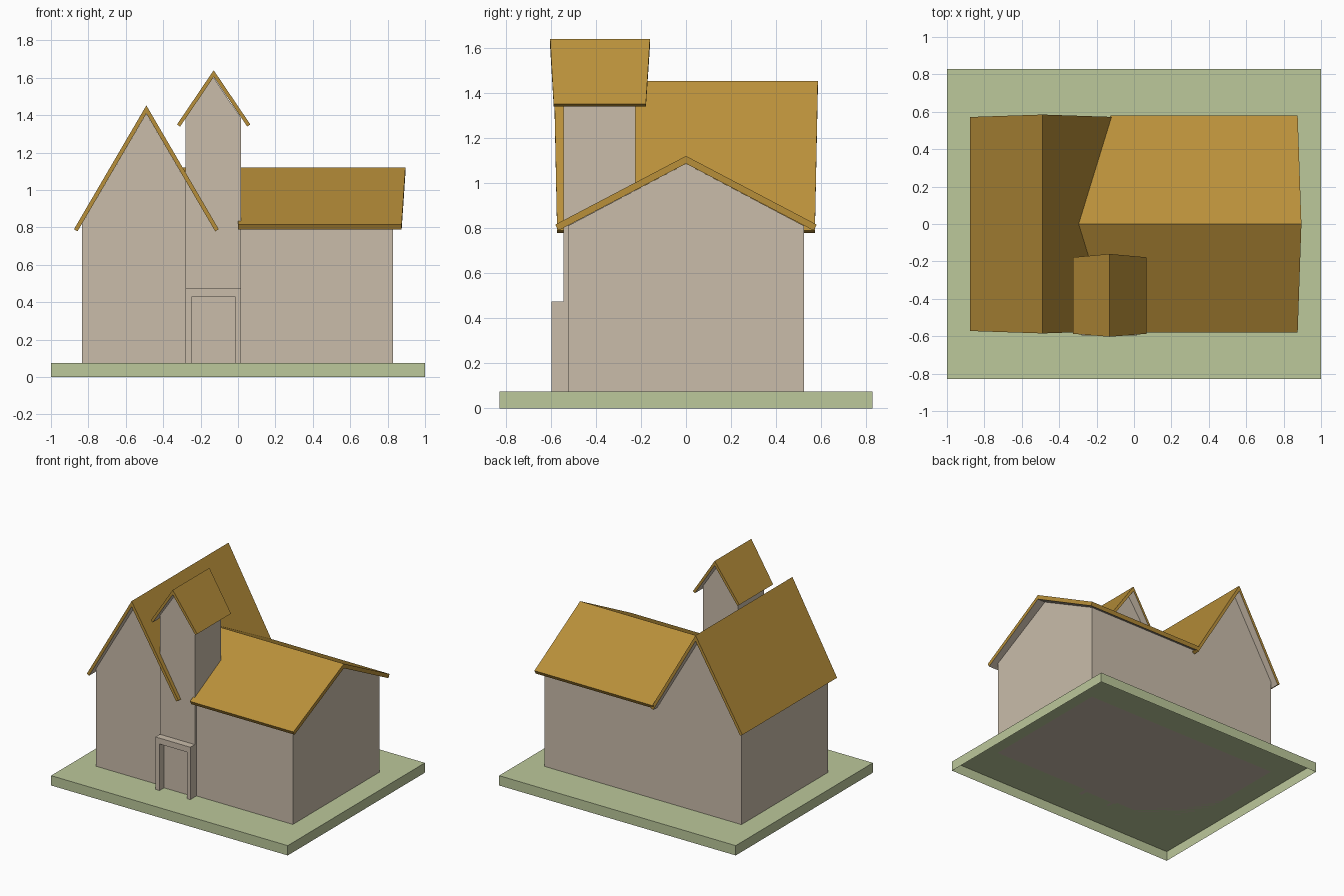
import bpy, bmesh
from mathutils import Vector

if "Cube" in bpy.data.objects:
    bpy.data.objects.remove(bpy.data.objects["Cube"])


def material(name, rgb):
    m = bpy.data.materials.new(name)
    m.diffuse_color = (*rgb, 1)
    m.use_nodes = True
    m.node_tree.nodes["Principled BSDF"].inputs["Base Color"].default_value = m.diffuse_color
    return m


STONE = material("beige_wall", (0.585, 0.503, 0.402))
ROOF = material("ochre_roof", (0.485, 0.278, 0.042))
GRASS = material("pale_green", (0.503, 0.578, 0.328))
GROUND = 0.075


def finish(name, bm, *mats):
    me = bpy.data.meshes.new(name)
    bm.to_mesh(me)
    bm.free()
    for m in mats:
        me.materials.append(m)
    ob = bpy.data.objects.new(name, me)
    bpy.context.collection.objects.link(ob)
    return ob


def loft(bm, a, b):
    """Closed solid between two matching outlines; returns the face on outline b."""
    va, vb = [bm.verts.new(p) for p in a], [bm.verts.new(p) for p in b]
    bm.faces.new(va)
    end = bm.faces.new(vb[::-1])
    for i in range(len(va)):
        j = (i + 1) % len(va)
        bm.faces.new((va[i], vb[i], vb[j], va[j]))
    return end


def prism(name, profile, axis, lo, hi):
    """Extrude a (horizontal, z) profile along x or y."""
    bm = bmesh.new()
    place = (lambda h, z, d: (d, h, z)) if axis == 'x' else (lambda h, z, d: (h, d, z))
    loft(bm, [place(h, z, lo) for h, z in profile], [place(h, z, hi) for h, z in profile])
    bmesh.ops.recalc_face_normals(bm, faces=bm.faces)
    return finish(name, bm, STONE)


def gable(c, half, eave, apex):
    return [(c - half, GROUND), (c + half, GROUND), (c + half, eave), (c, apex), (c - half, eave)]


def slab(name, top, t):
    """Roof slope from its top outline: mitred at the ridge, square at the eave."""
    top = [Vector(p) for p in top]
    n = (top[1] - top[0]).cross(top[2] - top[0]).normalized()
    if n.z < 0:
        n = -n
    ridge = max(p.z for p in top)
    low = [p - (Vector((0, 0, t / n.z)) if p.z > ridge - 1e-5 else n * t) for p in top]
    bm = bmesh.new()
    under = loft(bm, top, low)
    under.material_index = 1      # underside matches the walls
    bmesh.ops.recalc_face_normals(bm, faces=bm.faces)
    return finish(name, bm, ROOF, STONE)


# Base plate, open underneath
bm = bmesh.new()
loft(bm, [(-1, -.828, 0), (1, -.828, 0), (1, .828, 0), (-1, .828, 0)],
     [(-1, -.828, GROUND), (1, -.828, GROUND), (1, .828, GROUND), (-1, .828, GROUND)])
bmesh.ops.recalc_face_normals(bm, faces=bm.faces)
bmesh.ops.delete(bm, geom=[f for f in bm.faces if f.normal.z < -.5], context='FACES')
finish("base", bm, GRASS)

# Walls
prism("tall_wing_walls", gable(-.49, .345, .818, 1.408), 'y', -.523, .523)
prism("long_wing_walls", gable(0, .523, .81, 1.086), 'x', -.145, .83)
prism("tower_walls", gable(-.1325, .1475, 1.385, 1.604), 'y', -.543, -.225)

# Door surround
prism("door_surround", [(-.28, GROUND), (-.245, GROUND), (-.245, .43), (-.015, .43),
                        (-.015, GROUND), (.015, GROUND), (.015, .475), (-.28, .475)],
      'y', -.597, -.54)

# Steep roofs over the tall wing and the tower
for side, s in (("left", -1), ("right", 1)):
    x = -.49 + s * .387
    slab("tall_wing_roof_" + side, [(-.49, -.585, 1.452), (-.49, .585, 1.452),
                                    (x, .572, .79), (x, -.572, .79)], .022)
    x = -.13 + s * .196
    slab("tower_roof_" + side, [(-.13, -.603, 1.64), (-.13, -.16, 1.64),
                                (x, -.178, 1.35), (x, -.587, 1.35)], .02)

# Long wing roof, trimmed along the valley; the front slope is notched at the tower
RIDGE, SLOPE = 1.12, .525


def on_slope(x, y):
    return (x, y, RIDGE - SLOPE * abs(y))


slab("long_wing_roof_back", [on_slope(-.3, 0), on_slope(.895, 0),
                             on_slope(.875, .58), on_slope(-.125, .58)], .03)
slab("long_wing_roof_front", [on_slope(-.3, 0), on_slope(.895, 0), on_slope(.875, -.58),
                              on_slope(0, -.58), on_slope(0, -.5), on_slope(-.15, -.5)], .03)
